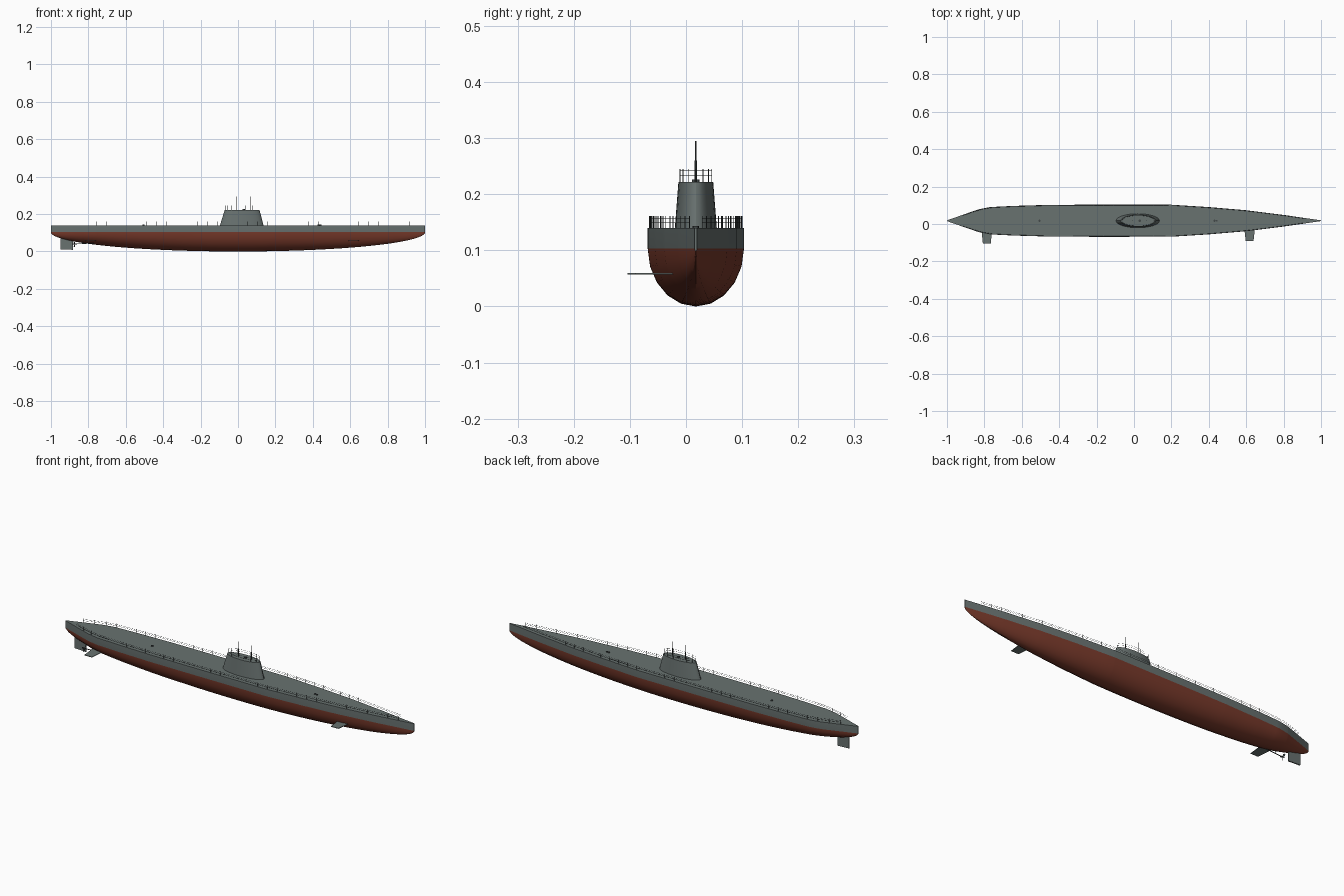
import bpy, bmesh, math
from mathutils import Vector

if "Cube" in bpy.data.objects:
    bpy.data.objects.remove(bpy.data.objects["Cube"])

CY = 0.0175          # hull centreline
DECK, WATER = 0.14, 0.103


def material(name, rgb):
    m = bpy.data.materials.new(name)
    m.diffuse_color = (*rgb, 1)
    m.use_nodes = True
    m.node_tree.nodes["Principled BSDF"].inputs["Base Color"].default_value = m.diffuse_color
    return m


GREY = material("hull grey", (0.14, 0.168, 0.163))
RED = material("antifouling red", (0.19, 0.042, 0.024))
DARK = material("dark fittings", (0.055, 0.066, 0.066))


def finish(name, bm, mats, smooth=None):
    bmesh.ops.recalc_face_normals(bm, faces=bm.faces[:])
    me = bpy.data.meshes.new(name)
    bm.to_mesh(me)
    bm.free()
    for m in mats:
        me.materials.append(m)
    ob = bpy.data.objects.new(name, me)
    bpy.context.collection.objects.link(ob)
    if smooth:
        bpy.ops.object.select_all(action='DESELECT')
        ob.select_set(True)
        bpy.context.view_layer.objects.active = ob
        bpy.ops.object.shade_smooth_by_angle(angle=math.radians(smooth))
    return ob


def rod(bm, a, b, r, n=5, r2=None):
    a, b = Vector(a), Vector(b)
    rot = (b - a).to_track_quat('Z', 'Y').to_matrix().to_4x4()
    rot.translation = (a + b) / 2
    bmesh.ops.create_cone(bm, cap_ends=True, segments=n, radius1=r,
                          radius2=r if r2 is None else r2, depth=(b - a).length, matrix=rot)


def prism(bm, low, high):
    """Closed solid between two matching loops."""
    a = [bm.verts.new(p) for p in low]
    b = [bm.verts.new(p) for p in high]
    n = len(a)
    for i in range(n):
        bm.faces.new((a[i], a[(i + 1) % n], b[(i + 1) % n], b[i]))
    bm.faces.new(a)
    bm.faces.new(b)


PLAN = [(-1, .002), (-.9, .037), (-.83, .061), (-.77, .073), (-.65, .079), (-.45, .085),
        (-.2, .0858), (.2, .0855), (.4, .073), (.6, .056), (.8, .031), (1, .002)]


def half_width(x):
    for (x0, w0), (x1, w1) in zip(PLAN, PLAN[1:]):
        if x <= x1:
            return w0 + (w1 - w0) * (x - x0) / (x1 - x0)
    return PLAN[-1][1]


# hull: lofted stations, elliptical bottom, vertical sides, flat deck
xs = [-math.cos(math.pi * i / 48) for i in range(49)]
xs = sorted(set([round(x, 4) for x in xs] + [p[0] for p in PLAN]))
bm = bmesh.new()
rows = []
for x in xs:
    w = half_width(x)
    d = max(0.004, WATER * math.sqrt(max(0, 1 - x * x)))
    ring = [(x, CY - w, DECK)]
    for k in range(11):
        t = math.pi * k / 10
        ring.append((x, CY - w * math.cos(t), WATER - d * math.sin(t)))
    ring.append((x, CY + w, DECK))
    rows.append([bm.verts.new(p) for p in ring])
for r0, r1 in zip(rows, rows[1:]):
    n = len(r0)
    for i in range(n):
        j = (i + 1) % n
        f = bm.faces.new((r0[i], r0[j], r1[j], r1[i]))
        f.material_index = 1 if 1 <= i <= n - 3 else 0
bm.faces.new(rows[0])
bm.faces.new(rows[-1])
finish("hull", bm, [GREY, RED], 30)


# conning tower: tapered ellipse
def ellipse(cx, rx, ry, z, n=32):
    return [(cx + rx * math.cos(2 * math.pi * i / n), CY + ry * math.sin(2 * math.pi * i / n), z)
            for i in range(n)]


bm = bmesh.new()
prism(bm, ellipse(.02, .117, .0375, DECK - .002), ellipse(.022, .093, .031, .222))
finish("conning_tower", bm, [GREY], 30)

# tower hatch and periscope masts
bm = bmesh.new()
rod(bm, (.03, CY, .22), (.03, CY, .226), .007, 12)
for x in (-.01, .065):
    rod(bm, (x, CY, .22), (x, CY, .26), .002, 8)
    rod(bm, (x, CY, .26), (x, CY, .295), .0013, 8)
finish("masts_and_tower_hatch", bm, [DARK])

# tower railing
bm = bmesh.new()
posts = ellipse(.022, .088, .029, .221, 14)
for i, p in enumerate(posts):
    rod(bm, p, (p[0], p[1], .245), .0007, 4)
    q = posts[(i + 1) % len(posts)]
    for z in (.233, .243):
        rod(bm, (p[0], p[1], z), (q[0], q[1], z), .0005, 4)
finish("tower_railing", bm, [DARK])

# deck railing along both edges
bm = bmesh.new()
N = 34
stations = [-.92 + 1.835 * i / N for i in range(N + 1)]
for s in (-1, 1):
    pts = [(x, CY + s * (half_width(x) - .003)) for x in stations]
    for x, y in pts:
        rod(bm, (x, y, DECK - .001), (x, y, .161), .0007, 4)
    for p, q in zip(pts, pts[1:]):
        for z in (.150, .157):
            rod(bm, (*p, z), (*q, z), .0006, 4)
finish("deck_railing", bm, [DARK])

# deck hatches
bm = bmesh.new()
for x, r in ((-.505, .006), (.43, .006), (.442, .005)):
    rod(bm, (x, CY, DECK - .001), (x, CY, DECK + .003), r, 12)
finish("deck_hatches", bm, [DARK])

# diving planes on the near side
bm = bmesh.new()
for x, tip, root in ((-.787, -.1045, -.02), (.618, -.09, -.01)):
    outline = [(x - .021, tip), (x + .021, tip), (x + .03, root), (x - .03, root)]
    prism(bm, [(a, b, .057) for a, b in outline], [(a, b, .060) for a, b in outline])
finish("diving_planes", bm, [GREY])

# rudder
bm = bmesh.new()
side = [(-.95, .012), (-.883, .009), (-.883, .075), (-.95, .085)]
prism(bm, [(a, CY - .003, b) for a, b in side], [(a, CY + .003, b) for a, b in side])
finish("rudder", bm, [GREY])

# propeller, shaft and strut
bm = bmesh.new()
py, pz = -.012, .04
rod(bm, (-.74, py, .047), (-.875, py, pz), .002, 8)
rod(bm, (-.83, py, .042), (-.83, CY - .015, .075), .0015, 6)
rod(bm, (-.868, py, pz), (-.886, py, pz), .004, 10, .001)
for k in range(3):
    a = 2 * math.pi * k / 3 + .5
    u = Vector((0, math.cos(a), math.sin(a)))
    v = Vector((.5, -math.sin(a) * .85, math.cos(a) * .85))
    c = Vector((-.875, py, pz))
    loop = [c + u * .002 - v * .002, c + u * .011 - v * .006, c + u * .017 - v * .003,
            c + u * .017 + v * .003, c + u * .011 + v * .006, c + u * .002 + v * .002]
    w = u.cross(v).normalized() * .0006
    prism(bm, [p - w for p in loop], [p + w for p in loop])
finish("propeller_and_shaft", bm, [DARK])
